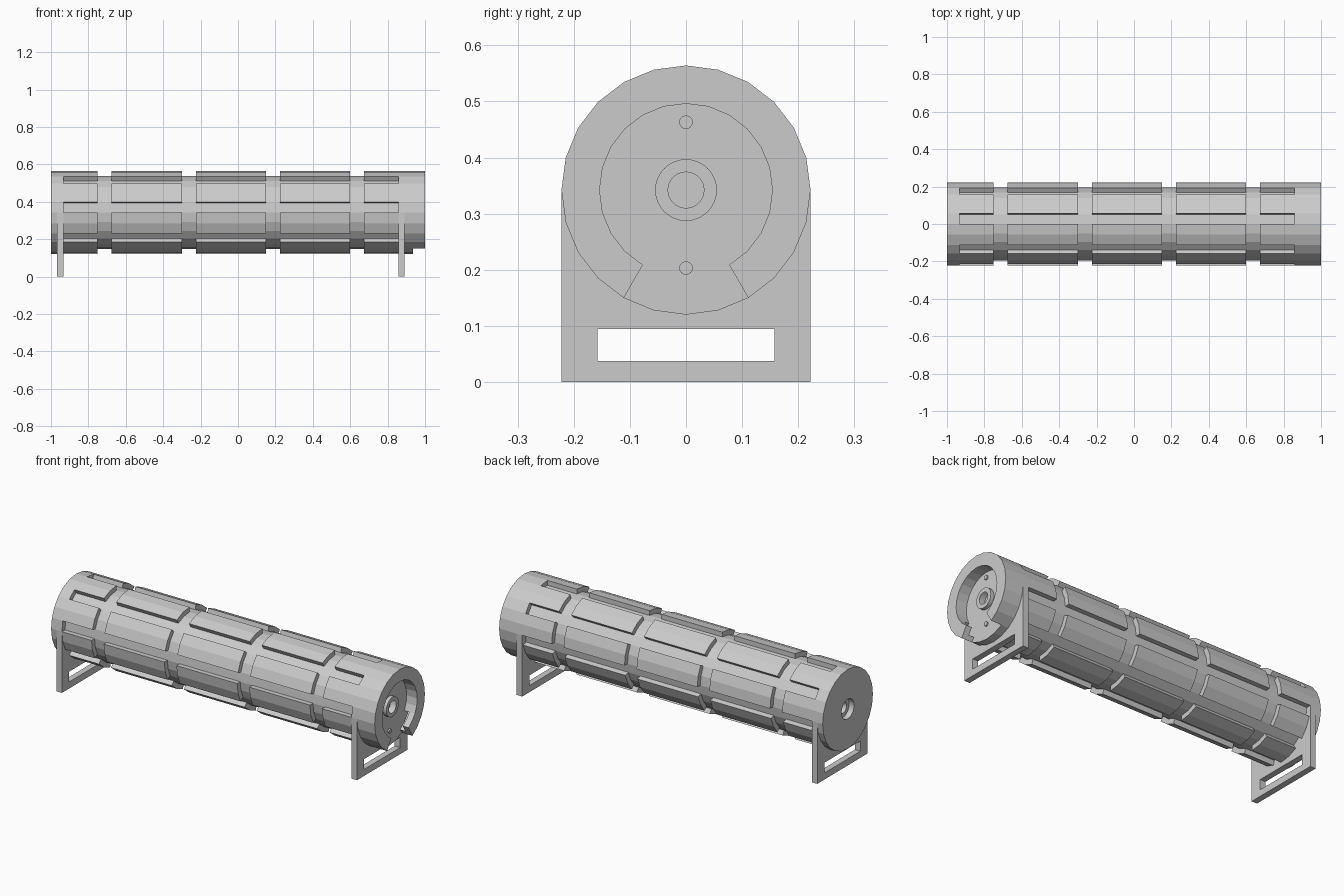
import bpy, bmesh
from math import sin, cos, radians

cube = bpy.data.objects.get("Cube")
if cube:
    bpy.data.objects.remove(cube)

AXIS_Z, R_OUT, R_IN, SIDES = 0.342, 0.222, 0.195, 24
STEP = 360 / SIDES

grey = bpy.data.materials.new("plain grey")
grey.use_nodes = True
COLOUR = (0.6, 0.6, 0.6, 1)
grey.diffuse_color = COLOUR
grey.node_tree.nodes["Principled BSDF"].inputs["Base Color"].default_value = COLOUR


def make(name, bm):
    bmesh.ops.recalc_face_normals(bm, faces=bm.faces)
    mesh = bpy.data.meshes.new(name)
    bm.to_mesh(mesh)
    bm.free()
    mesh.materials.append(grey)
    obj = bpy.data.objects.new(name, mesh)
    bpy.context.collection.objects.link(obj)
    return obj


def point(x, r, angle, z=AXIS_Z):
    """Point around the long axis; 0 is the front, 90 the top."""
    a = radians(angle)
    return (x, -r * cos(a), z + r * sin(a))


def prism(name, outline, x0, x1):
    """Extrude a closed outline of (y, z) points along x."""
    bm = bmesh.new()
    face = bm.faces.new([bm.verts.new((x0, y, z)) for y, z in outline])
    new = bmesh.ops.extrude_face_region(bm, geom=[face], use_keep_orig=True)["geom"]
    bmesh.ops.translate(bm, vec=(x1 - x0, 0, 0),
                        verts=[v for v in new if isinstance(v, bmesh.types.BMVert)])
    return make(name, bm)


def rod(name, r, x0, x1, z=AXIS_Z, sides=SIDES):
    ring = [point(0, r, 360 * k / sides, z)[1:] for k in range(sides)]
    return prism(name, ring, x0, x1)


def sector(name, half_angle, x0, x1):
    """Wedge opening downwards, cutting through the wall."""
    n = int(half_angle / STEP)
    arc = [point(0, 0.3, 270 + k * STEP)[1:] for k in range(-n, n + 1)]
    inner = [point(0, 0.14, 270 + k * STEP)[1:] for k in range(n, -n - 1, -1)]
    return prism(name, arc + inner, x0, x1)


def cut(obj, cutter):
    cutter.hide_render = True
    mod = obj.modifiers.new("cut", "BOOLEAN")
    mod.operation, mod.solver, mod.object = "DIFFERENCE", "EXACT", cutter
    bpy.context.view_layer.objects.active = obj
    bpy.ops.object.modifier_apply(modifier=mod.name)
    bpy.data.objects.remove(cutter)


# Barrel: grooved tube, raised panels pushed out from the core
first, last = -0.933, 0.857
gaps = [-0.75 + 0.45 * i for i in range(4)]
stations = [-1, first] + [x for g in gaps for x in (g, g + 0.075)] + [last, 1]
bm = bmesh.new()
rings = [[bm.verts.new(point(x, R_IN, k * STEP)) for k in range(SIDES)] for x in stations]
raised = []
for i in range(len(stations) - 1):
    collar = i in (0, len(stations) - 2)
    for k in range(SIDES):
        n = (k + 1) % SIDES
        face = bm.faces.new((rings[i][k], rings[i][n], rings[i + 1][n], rings[i + 1][k]))
        if collar or (i % 2 == 1 and k % 3 != 0):
            raised.append(face)
bm.faces.new(rings[0])
bm.faces.new(rings[-1])
new = bmesh.ops.extrude_face_region(bm, geom=raised)["geom"]
for v in new:
    if isinstance(v, bmesh.types.BMVert):
        v.co.y *= R_OUT / R_IN
        v.co.z = AXIS_Z + (v.co.z - AXIS_Z) * R_OUT / R_IN
barrel = make("barrel", bm)

# Right end: socket with a twist-lock slot
FLOOR = 0.935
cut(barrel, rod("socket_cutter", 0.154, FLOOR, 1.1))
cut(barrel, sector("entry_cutter", 30, FLOOR, 1.1))
cut(barrel, sector("slot_cutter", 60, FLOOR, 0.965))

# Stepped centre holes at both ends
for side, face_x in ((1, FLOOR), (-1, -1)):
    for r, depth in ((0.055, 0.03), (0.032, 0.07)):
        a, b = sorted((face_x + side * 0.02, face_x - side * depth))
        cut(barrel, rod("hole_cutter", r, a, b, sides=32))

# Small pins on the socket floor
for name, offset in (("upper_pin", 0.121), ("lower_pin", -0.139)):
    rod(name, 0.012, FLOOR - 0.01, FLOOR + 0.008, AXIS_Z + offset, 16)


# Support brackets with a slot through the foot
def box_outline(half, z0, z1):
    return [(-half, z0), (half, z0), (half, z1), (-half, z1)]


for name, x0 in (("right_bracket", -0.967), ("left_bracket", 0.857)):
    x1 = x0 + 0.034
    bracket = prism(name, box_outline(R_OUT, 0, AXIS_Z), x0, x1)
    cut(bracket, prism("slot_cutter", box_outline(0.158, 0.037, 0.094), x0 - 0.1, x1 + 0.1))
    cut(bracket, rod("barrel_cutter", R_IN, x0 - 0.1, x1 + 0.1))
